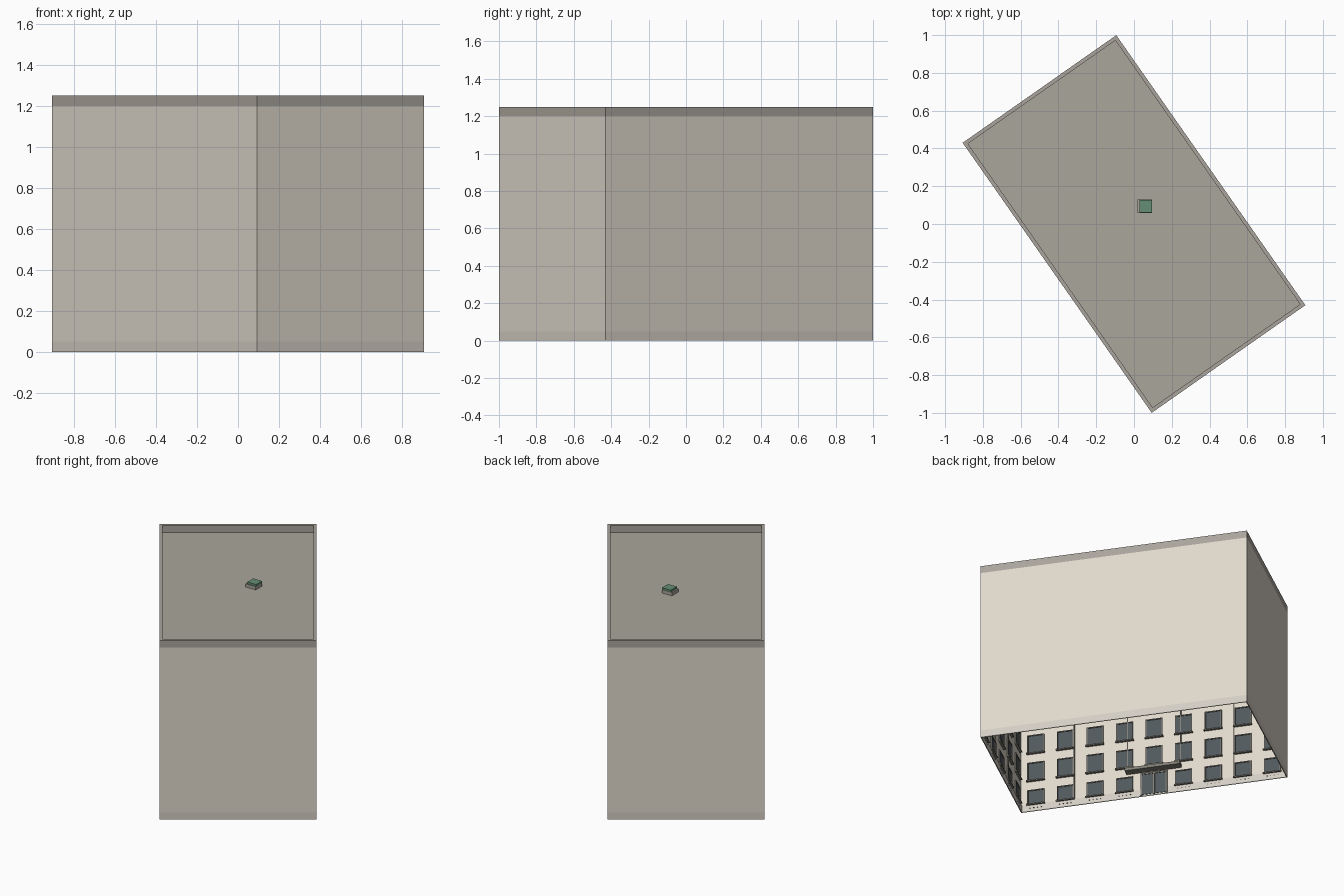
import bpy, bmesh, math
from mathutils import Matrix, Vector

if "Cube" in bpy.data.objects:
    bpy.data.objects.remove(bpy.data.objects["Cube"])

L, W, H, PAR = 1.745, 0.993, 1.20, 0.05     # length, width, roof level, parapet
TURN = Matrix.Rotation(math.radians(-55), 4, 'Z')
FLOORS, FLOOR_H, PLINTH = 6, 0.20, 0.05


def material(name, rgb):
    m = bpy.data.materials.new(name)
    m.diffuse_color = (*rgb, 1)
    m.use_nodes = True
    m.node_tree.nodes["Principled BSDF"].inputs["Base Color"].default_value = m.diffuse_color
    return m


WALL = material("plaster", (0.74, 0.69, 0.60))
BASE = material("plinth_stone", (0.66, 0.62, 0.55))
ROOF = material("roofing", (0.40, 0.38, 0.33))
TRIM = material("parapet_grey", (0.40, 0.37, 0.33))
FRAME = material("frame_grey", (0.22, 0.21, 0.18))
GLASS = material("dark_glass", (0.08, 0.10, 0.11))
GREEN = material("green_cap", (0.13, 0.27, 0.17))


def finish(bm, name, mat, matrix=TURN):
    me = bpy.data.meshes.new(name)
    bm.to_mesh(me)
    bm.free()
    me.transform(matrix)
    me.materials.append(mat)
    ob = bpy.data.objects.new(name, me)
    bpy.context.collection.objects.link(ob)
    return ob


def add_box(bm, lo, hi, frame=Matrix()):
    lo, hi = Vector(lo), Vector(hi)
    m = frame @ Matrix.Translation((lo + hi) / 2) @ Matrix.Diagonal((*(hi - lo), 1))
    bmesh.ops.create_cube(bm, size=1, matrix=m)


# Each wall frame: x runs along the wall, y points inward, z up
def wall_frame(angle, dist):
    return Matrix.Rotation(math.radians(angle), 4, 'Z') @ Matrix.Translation((0, -dist, 0))


SIDES = [("entrance", wall_frame(0, W / 2), L, 9),
         ("end_a", wall_frame(90, L / 2), W, 5),
         ("rear", wall_frame(180, W / 2), L, 9),
         ("end_b", wall_frame(270, L / 2), W, 5)]

# Plain outer walls: open-bottomed sheets
bm = bmesh.new()
for name, fr, length, bays in SIDES:
    h = length / 2
    bm.faces.new([bm.verts.new(fr @ Vector(p)) for p in
                  ((-h, 0, PLINTH), (h, 0, PLINTH), (h, 0, H), (-h, 0, H))])
finish(bm, "outer_walls", WALL)

# Flat roof
bm = bmesh.new()
bmesh.ops.create_grid(bm, x_segments=1, y_segments=1, size=0.5,
                      matrix=Matrix.Translation((0, 0, H)) @ Matrix.Diagonal((L, W, 1, 1)))
finish(bm, "flat_roof", ROOF)


# Mitred rings for parapet and plinth
def ring(name, z0, z1, t, mat):
    bm = bmesh.new()
    loops = []
    for inset, z in ((0, z0), (0, z1), (t, z1), (t, z0)):
        a, b = L / 2 - inset, W / 2 - inset
        loops.append([bm.verts.new(p) for p in
                      ((-a, -b, z), (a, -b, z), (a, b, z), (-a, b, z))])
    for k in range(4):
        p, q = loops[k], loops[(k + 1) % 4]
        for i in range(4):
            j = (i + 1) % 4
            bm.faces.new((p[i], p[j], q[j], q[i]))
    bmesh.ops.recalc_face_normals(bm, faces=bm.faces)
    finish(bm, name, mat)


ring("parapet", H, H + PAR, 0.02, TRIM)
ring("plinth", 0, PLINTH, 0.006, BASE)

# Facade details, set on the inward faces of the walls
for name, fr, length, bays in SIDES:
    frames, glass, sills, pipes, vents = (bmesh.new() for _ in range(5))
    step = length / bays
    for b in range(bays):
        x = (b + 0.5) * step - length / 2
        door = name == "entrance" and b == bays // 2
        for f in range(FLOORS):
            if door and f == 0:
                continue
            z0 = f * FLOOR_H + (0.052 if f == 0 else 0.025)
            z1 = f * FLOOR_H + 0.155
            w, t = 0.052, 0.006
            add_box(glass, (x - w, 0.001, z0), (x + w, 0.004, z1), fr)
            for s in (-1, 1):
                add_box(frames, (x + s * w - t / 2, 0.001, z0), (x + s * w + t / 2, 0.009, z1), fr)
            add_box(frames, (x - w, 0.001, z1 - t), (x + w, 0.009, z1), fr)
            add_box(sills, (x - w - 0.008, 0.001, z0 - 0.008), (x + w + 0.008, 0.018, z0), fr)
        # Plinth vents under each bay
        if not door:
            for k in range(4):
                vx = x + (k - 1.5) * 0.025
                add_box(vents, (vx - 0.004, 0.005, 0.022), (vx + 0.004, 0.008, 0.028), fr)
    # Vertical joints
    n = 5 if length > 1.2 else 3
    for k in range(1, n):
        x = k * length / n - length / 2
        mid = name == "entrance" and k in (2, 3)
        add_box(pipes, (x - 0.003, 0.001, 0.23 if mid else PLINTH), (x + 0.003, 0.008, H - 0.002), fr)
    finish(glass, name + "_window_glass", GLASS)
    finish(frames, name + "_window_frames", FRAME)
    finish(sills, name + "_window_sills", FRAME)
    finish(pipes, name + "_wall_joints", FRAME)
    finish(vents, name + "_plinth_vents", FRAME)

# Double entrance door with canopy
fr = SIDES[0][1]
bm = bmesh.new()
for s in (-1, 1):
    add_box(bm, (s * 0.042 - 0.036, 0.001, 0.01), (s * 0.042 + 0.036, 0.009, 0.155), fr)
finish(bm, "door_glass", GLASS)
bm = bmesh.new()
for x in (-0.082, 0, 0.082):
    add_box(bm, (x - 0.005, 0.001, 0.005), (x + 0.005, 0.013, 0.16), fr)
add_box(bm, (-0.087, 0.001, 0.155), (0.087, 0.013, 0.165), fr)
finish(bm, "door_frame", FRAME)
bm = bmesh.new()
add_box(bm, (-0.18, 0.001, 0.175), (0.18, 0.055, 0.195), fr)
finish(bm, "door_canopy", FRAME)

# Roof hatch, aligned to the world axes
bm = bmesh.new()
add_box(bm, (0.018, 0.058, H), (0.096, 0.130, H + 0.022))
finish(bm, "hatch_curb", ROOF, Matrix())
bm = bmesh.new()
add_box(bm, (0.028, 0.062, H + 0.022), (0.096, 0.128, H + 0.036))
finish(bm, "hatch_cap", GREEN, Matrix())
